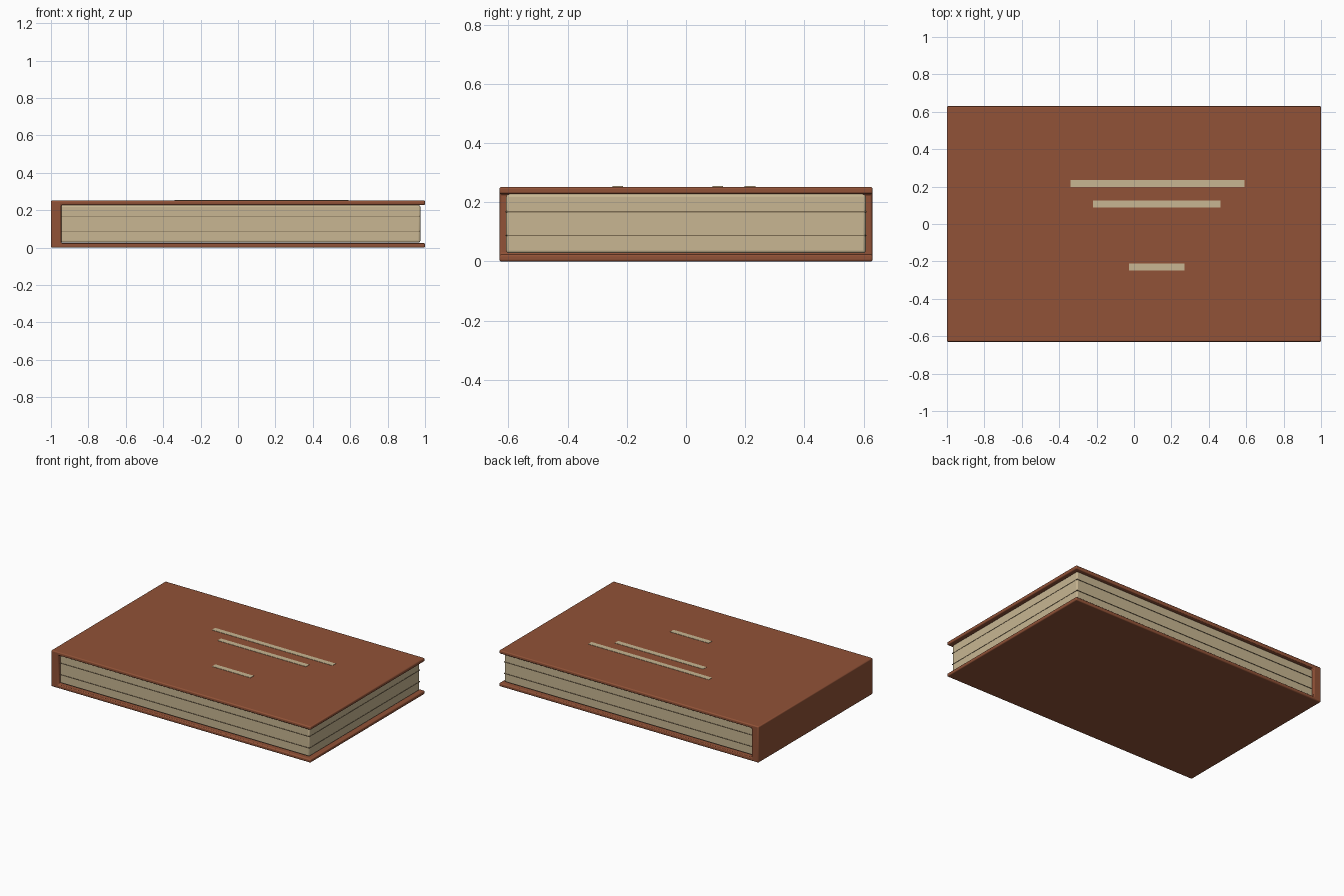
import bpy, bmesh

if "Cube" in bpy.data.objects:
    bpy.data.objects.remove(bpy.data.objects["Cube"])

def material(name, rgb):
    m = bpy.data.materials.new(name)
    m.diffuse_color = (*rgb, 1)
    m.use_nodes = True
    m.node_tree.nodes["Principled BSDF"].inputs["Base Color"].default_value = m.diffuse_color
    return m

LEATHER = material("brown leather", (0.283, 0.084, 0.038))
PAPER = material("cream paper", (0.578, 0.468, 0.287))
LINE = material("dark paper line", (0.20, 0.15, 0.085))

def finish(name, bm, mat, bevel=0):
    bmesh.ops.recalc_face_normals(bm, faces=bm.faces)
    me = bpy.data.meshes.new(name)
    bm.to_mesh(me)
    bm.free()
    me.materials.append(mat)
    ob = bpy.data.objects.new(name, me)
    bpy.context.collection.objects.link(ob)
    if bevel:
        mod = ob.modifiers.new("rounded edges", "BEVEL")
        mod.width, mod.segments = bevel, 3
        bpy.context.view_layer.objects.active = ob
        ob.select_set(True)
        bpy.ops.object.shade_smooth_by_angle()
        ob.select_set(False)
    return ob

def box(name, x, y, z, mat, bevel=0):
    bm = bmesh.new()
    bmesh.ops.create_cube(bm, size=1)
    for v in bm.verts:
        v.co = [a + (b - a) * (c + 0.5) for (a, b), c in zip((x, y, z), v.co)]
    return finish(name, bm, mat, bevel)

# One-piece cover: C-shaped profile of two boards joined by the spine
H, T, W, S = 0.252, 0.024, 0.63, -0.945
profile = [(-1, 0), (1, 0), (1, T), (S, T), (S, H - T), (1, H - T), (1, H), (-1, H)]
bm = bmesh.new()
face = bm.faces.new([bm.verts.new((x, -W, z)) for x, z in profile])
ext = bmesh.ops.extrude_face_region(bm, geom=[face])
bmesh.ops.translate(bm, vec=(0, 2 * W, 0),
                    verts=[g for g in ext["geom"] if isinstance(g, bmesh.types.BMVert)])
finish("cover", bm, LEATHER, 0.007)

# Page block with softened edges
box("page_block", (-0.955, 0.975), (-0.607, 0.607), (0.028, 0.227), PAPER, 0.009)

# Thin sheets standing slightly proud of the page block
for i, z in enumerate((0.088, 0.168)):
    box(f"page_line_{i + 1}", (-0.95, 0.977), (-0.61, 0.61), (z - 0.002, z + 0.002), LINE)

# Plain bars on the front cover
bars = [(-0.34, 0.59, 0.216), (-0.22, 0.462, 0.107), (-0.026, 0.27, -0.23)]
for i, (x0, x1, y) in enumerate(bars):
    box(f"cover_bar_{i + 1}", (x0, x1), (y - 0.018, y + 0.018), (H - 0.001, H + 0.002), PAPER)
